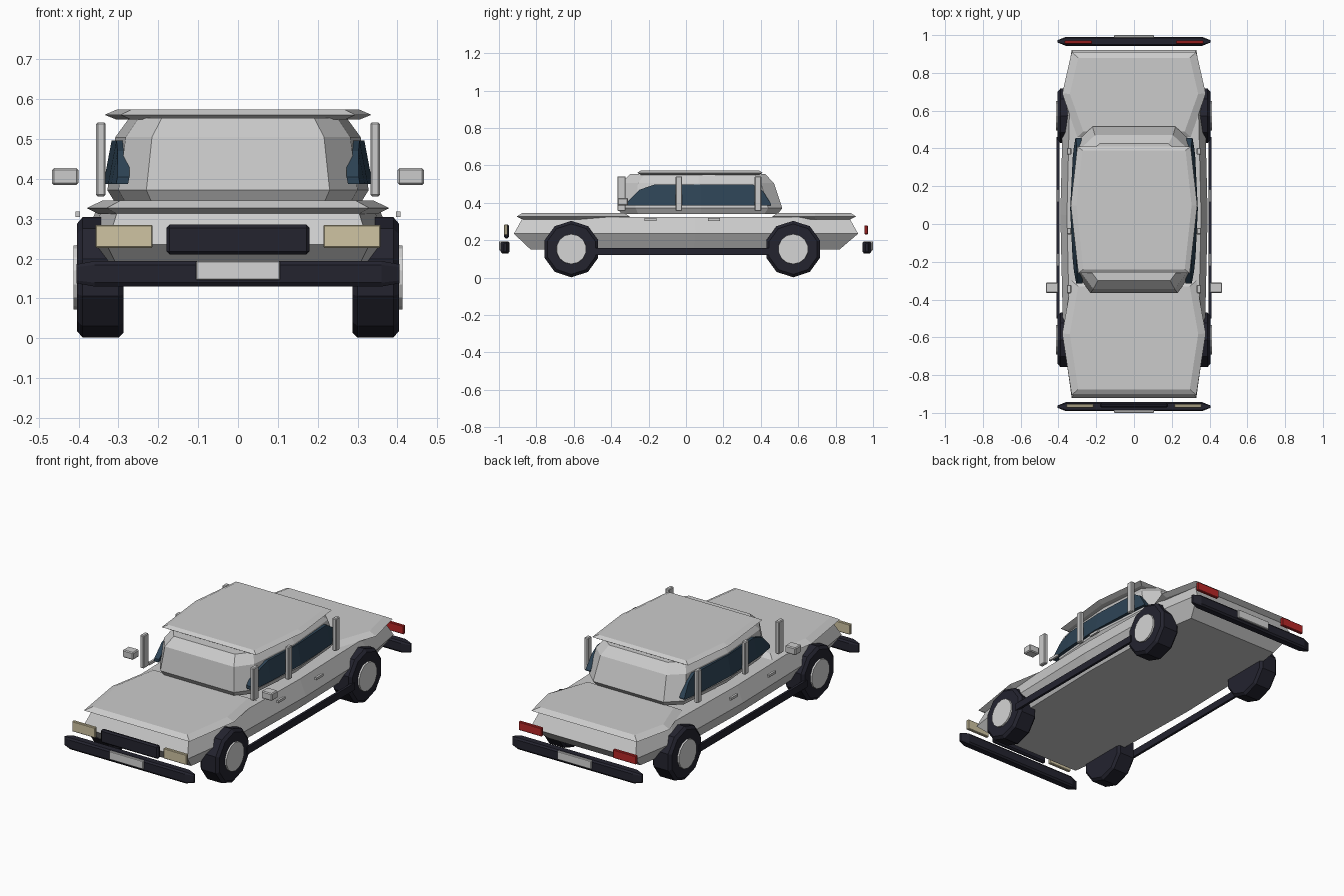
import bpy, bmesh, math
from mathutils import Vector

if "Cube" in bpy.data.objects:
    bpy.data.objects.remove(bpy.data.objects["Cube"])


def material(name, r, g, b):
    m = bpy.data.materials.new(name)
    m.diffuse_color = (r, g, b, 1)
    m.use_nodes = True
    m.node_tree.nodes["Principled BSDF"].inputs["Base Color"].default_value = m.diffuse_color
    return m


SILVER = material("silver_paint", 0.60, 0.60, 0.60)
BRIGHT = material("bright_trim", 0.66, 0.66, 0.66)
DARK = material("dark_rubber", 0.017, 0.017, 0.028)
GLASS = material("blue_glass", 0.026, 0.056, 0.09)
CREAM = material("cream_lamp", 0.62, 0.55, 0.36)
RED = material("red_lamp", 0.48, 0.02, 0.02)


def loft(name, rings, mat):
    """Skin a stack of equal-length rings and cap both ends."""
    bm = bmesh.new()
    vs = [[bm.verts.new(p) for p in ring] for ring in rings]
    n = len(vs[0])
    for a, b in zip(vs, vs[1:]):
        for i in range(n):
            j = (i + 1) % n
            bm.faces.new((a[i], a[j], b[j], b[i]))
    bm.faces.new(vs[0][::-1])
    bm.faces.new(vs[-1])
    bmesh.ops.recalc_face_normals(bm, faces=bm.faces[:])
    me = bpy.data.meshes.new(name)
    bm.to_mesh(me)
    bm.free()
    me.materials.append(mat)
    ob = bpy.data.objects.new(name, me)
    bpy.context.collection.objects.link(ob)
    return ob


def plan_loft(name, half, levels, mat):
    """Stack a mirrored plan outline; levels are (z, side, front, rear insets)."""
    ys = [p[1] for p in half]
    lo, hi = min(ys), max(ys)
    xm = max(p[0] for p in half)
    rings = []
    for z, side, front, rear in levels:
        right = []
        for x, y in half:
            t = (y - lo) / (hi - lo)
            right.append(Vector((x * (1 - side / xm), (lo + front) * (1 - t) + (hi - rear) * t, z)))
        rings.append(right + [Vector((-p.x, p.y, p.z)) for p in reversed(right)])
    return loft(name, rings, mat)


def box(name, centre, size, mat, bevel=0.0):
    x, y, z = centre
    a, b, c = (s / 2 for s in size)
    rings = [[(x - a, y - b, z + k), (x + a, y - b, z + k), (x + a, y + b, z + k), (x - a, y + b, z + k)]
             for k in (-c, c)]
    ob = loft(name, rings, mat)
    if bevel:
        mod = ob.modifiers.new("bevel", 'BEVEL')
        mod.width, mod.segments = bevel, 1
    return ob


def disc_loft(name, y, z, sections, sides, mat):
    """Rings around the x axis, sections are (x, radius)."""
    rings = [[(x, y + r * math.sin(math.tau * i / sides), z - r * math.cos(math.tau * i / sides))
              for i in range(sides)] for x, r in sections]
    return loft(name, rings, mat)


# Lower body: boat-shaped hull with a ridge along the side
plan_loft("body",
          [(0.33, -0.92), (0.375, -0.6), (0.39, 0.05), (0.375, 0.65), (0.33, 0.92)],
          [(0.15, 0.05, 0.09, 0.10), (0.235, 0, 0, 0), (0.325, 0.035, 0.05, 0.05)], SILVER)

# Bonnet and boot lid slabs
slab = [(0.312, 0.03, 0.03, 0.03), (0.327, 0, 0, 0), (0.346, 0.04, 0.03, 0.03)]
plan_loft("bonnet", [(0.33, -0.905), (0.38, -0.58), (0.33, -0.30)], slab, SILVER)
plan_loft("boot_lid", [(0.30, 0.46), (0.38, 0.69), (0.33, 0.91)], slab, SILVER)

# Cabin and roof
plan_loft("cabin",
          [(0.23, -0.365), (0.30, -0.27), (0.328, 0.08), (0.30, 0.44), (0.22, 0.515)],
          [(0.34, 0.02, 0.02, 0.025), (0.372, 0, 0, 0), (0.505, 0.02, 0.02, 0.045),
           (0.553, 0.055, 0.065, 0.09)], SILVER)
plan_loft("roof", [(0.295, -0.26), (0.335, 0.1), (0.30, 0.41)],
          [(0.549, 0.03, 0.02, 0.02), (0.561, 0, 0, 0), (0.574, 0.03, 0.02, 0.02)], SILVER)

# Parts on both sides
for s, side in ((1, "right"), (-1, "left")):
    # Side window: curved strip of glass, narrower at the ends
    rings = []
    for y, top, out in ((-0.315, 0.405, 0.306), (-0.25, 0.47, 0.318), (-0.17, 0.497, 0.326),
                        (0.08, 0.497, 0.338), (0.36, 0.497, 0.324), (0.41, 0.465, 0.318),
                        (0.455, 0.395, 0.31)):
        lean = (top - 0.387) * 0.19
        rings.append([(s * x, y, z) for x, z in ((out, 0.387), (out - lean, top),
                                                 (out - lean - 0.03, top), (out - 0.03, 0.387))])
    loft(side + "_window", rings, GLASS)

    # Upright pillars
    for i, (y, w) in enumerate(((-0.345, 0.045), (-0.038, 0.035), (0.385, 0.035))):
        box(f"{side}_pillar_{i}", (s * 0.344, y, 0.449), (0.024, w, 0.185), SILVER, 0.004)

    # Door mirror, door handles and sill
    box(side + "_mirror", (s * 0.434, -0.338, 0.406), (0.066, 0.055, 0.042), SILVER, 0.005)
    for i, y in enumerate((-0.19, 0.15)):
        box(f"{side}_handle_{i}", (s * 0.402, y, 0.311), (0.012, 0.066, 0.014), SILVER)
    box(side + "_sill", (s * 0.402, -0.02, 0.14), (0.014, 0.96, 0.04), DARK)

    # Wheels: ten-sided tyres with plain hubs
    for end, y in (("front", -0.613), ("rear", 0.573)):
        disc_loft(f"{end}_{side}_tyre", y, 0.153,
                  [(s * 0.287, 0.138), (s * 0.30, 0.151), (s * 0.39, 0.151), (s * 0.404, 0.135)], 10, DARK)
        disc_loft(f"{end}_{side}_hub", y, 0.153, [(s * 0.38, 0.083), (s * 0.413, 0.08)], 14, BRIGHT)

    # Lamps
    box(side + "_headlight", (s * 0.286, -0.963, 0.256), (0.144, 0.018, 0.058), CREAM, 0.003)
    box(side + "_tail_light", (s * 0.295, 0.963, 0.256), (0.144, 0.018, 0.048), RED, 0.003)

# Bumpers with tapered tips and number plates
for d, end in ((-1, "front"), (1, "rear")):
    rings = []
    for x, k, h in ((-0.405, 0.006, 0.024), (-0.36, 0.024, 0.032), (0.36, 0.024, 0.032), (0.405, 0.006, 0.024)):
        rings.append([(x, d * 0.967 + a * k, 0.162 + b * h)
                      for a, b in ((-1, -0.7), (-0.7, -1), (0.7, -1), (1, -0.7),
                                   (1, 0.7), (0.7, 1), (-0.7, 1), (-1, 0.7))])
    loft(end + "_bumper", rings, DARK)
    box(end + "_plate", (0, d * 0.993, 0.17), (0.212, 0.014, 0.048), BRIGHT, 0.003)

# Grille
box("grille", (0, -0.96, 0.248), (0.36, 0.025, 0.075), DARK, 0.008)
